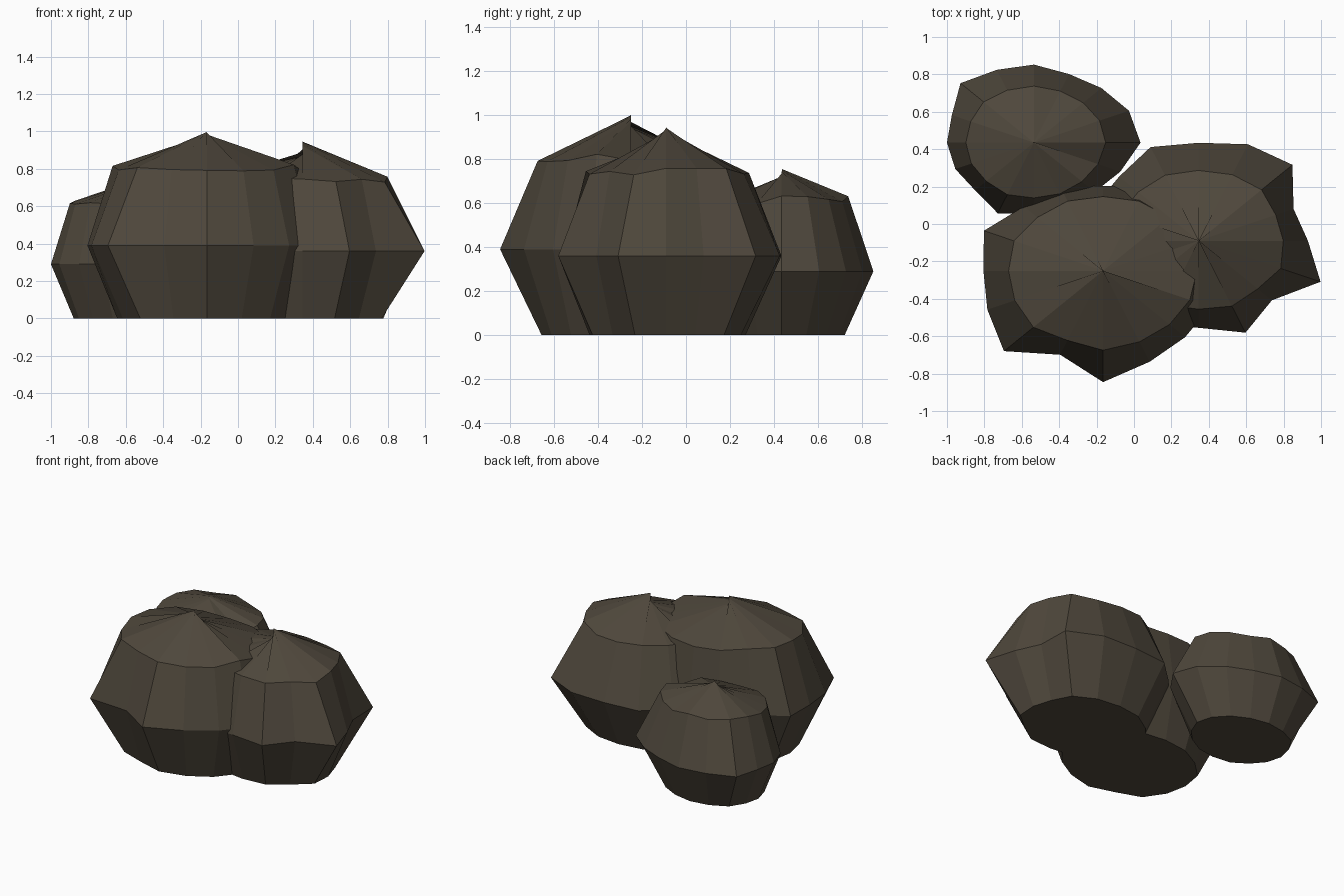
import bpy, bmesh, math, random

if "Cube" in bpy.data.objects:
    bpy.data.objects.remove(bpy.data.objects["Cube"])

random.seed(4)
SEG = 16
SQUASH = 0.81  # lumps are shallower in y than in x

stone = bpy.data.materials.new("dark brown stone")
stone.diffuse_color = (0.078, 0.064, 0.045, 1)
stone.use_nodes = True
stone.node_tree.nodes["Principled BSDF"].inputs["Base Color"].default_value = stone.diffuse_color


def boulder(name, centre, mid_z, ring_z, apex_z, mid_radii, ring_r, base_r, high_dir, drop):
    """Faceted lump: flat base, wide uneven waist, shoulder ring and a jagged peak."""
    bm = bmesh.new()
    cx, cy = centre

    def ring(radii, heights):
        out = []
        for i in range(SEG):
            a = math.tau * i / SEG
            out.append(bm.verts.new((cx + radii[i] * math.cos(a),
                                     cy + radii[i] * math.sin(a) * SQUASH, heights[i])))
        return out

    mean = sum(mid_radii) / SEG
    # shoulder and base follow the waist only weakly
    shoulder_r = [ring_r * (1 + 0.25 * (m / mean - 1)) for m in mid_radii]
    foot_r = [base_r * (1 + 0.3 * (m / mean - 1)) for m in mid_radii]
    shoulder_z = [ring_z + random.uniform(-0.025, 0.015) for _ in range(SEG)]
    # the peak is split, higher on one side than the other
    peak_z = [apex_z - drop * (1 - math.cos(math.tau * i / SEG - math.radians(high_dir))) / 2
              for i in range(SEG)]
    rings = [ring(foot_r, [0] * SEG), ring(mid_radii, [mid_z] * SEG),
             ring(shoulder_r, shoulder_z), ring([0.001] * SEG, peak_z)]
    for lo, hi in zip(rings, rings[1:]):
        for i in range(SEG):
            j = (i + 1) % SEG
            bm.faces.new((lo[i], lo[j], hi[j], hi[i]))
    bm.faces.new(rings[0][::-1])
    bm.faces.new(rings[-1])
    mesh = bpy.data.meshes.new(name)
    bm.to_mesh(mesh)
    bm.free()
    mesh.materials.append(stone)
    bpy.context.collection.objects.link(bpy.data.objects.new(name, mesh))


# waist radii run anticlockwise from +x
boulder("large_boulder", (-0.165, -0.25), 0.39, 0.81, 1.0,
        [.62, .62, .62, .60, .56, .60, .60, .69, .64, .67, .75, .60, .735, .65, .62, .62],
        0.505, 0.48, 250, 0.06)
boulder("right_boulder", (0.345, -0.09), 0.36, 0.75, 0.945,
        [.585, .55, .71, .69, .647, .67, .60, .60, .60, .60, .60, .60, .574, .656, .555, .706],
        0.46, 0.44, 20, 0.08)
boulder("small_boulder", (-0.535, 0.435), 0.29, 0.62, 0.755,
        [.57, .55, .51, .49, .515, .52, .555, .475, .465, .455, .445, .505, .47, .47, .46, .50],
        0.37, 0.35, 90, 0.04)
